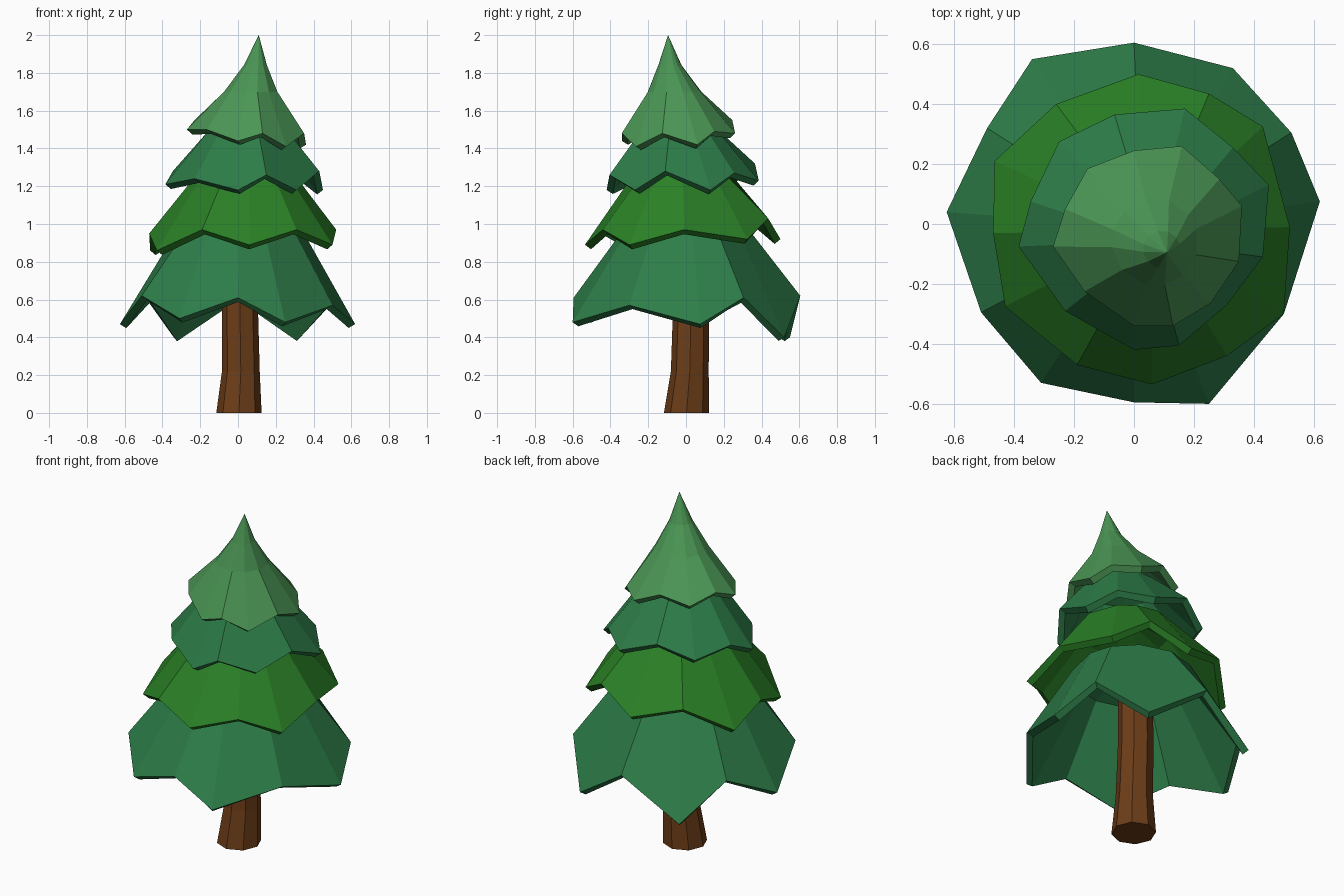
import bpy, bmesh
from math import sin, cos, atan2, tau


def material(name, rgb):
    m = bpy.data.materials.new(name)
    m.diffuse_color = (*rgb, 1)
    return m


PINE = material("pine green", (0.026, 0.205, 0.065))
LEAF = material("leaf green", (0.023, 0.216, 0.019))
LIGHT = material("light green", (0.07, 0.305, 0.09))
BARK = material("bark", (0.15, 0.047, 0.009))


def loft(name, rings, mat, apex=None, cap=False):
    """Join rings of points (counter-clockwise, bottom to top) with flat faces."""
    bm = bmesh.new()
    loops = [[bm.verts.new(p) for p in ring] for ring in rings]
    n = len(loops[0])
    for a, b in zip(loops, loops[1:]):
        for i in range(n):
            j = (i + 1) % n
            bm.faces.new((a[i], a[j], b[j], b[i]))
    if apex:
        tip = bm.verts.new(apex)
        for i in range(n):
            bm.faces.new((loops[-1][i], loops[-1][(i + 1) % n], tip))
    if cap:
        bm.faces.new(loops[0][::-1])
        bm.faces.new(loops[-1])
    me = bpy.data.meshes.new(name)
    bm.to_mesh(me)
    bm.free()
    me.materials.append(mat)
    ob = bpy.data.objects.new(name, me)
    bpy.context.collection.objects.link(ob)
    return ob


def tier(name, rim, uppers, apex, mat):
    """Zigzag-rimmed skirt; uppers are (centre x, centre y, z, radius) rings."""
    cx = sum(p[0] for p in rim) / len(rim)
    cy = sum(p[1] for p in rim) / len(rim)
    angles = [atan2(y - cy, x - cx) for x, y, z in rim]
    rings = [rim] + [[(ux + r * cos(a), uy + r * sin(a), uz) for a in angles]
                     for ux, uy, uz, r in uppers]
    ob = loft(name, rings, mat, apex)
    mod = ob.modifiers.new("thickness", "SOLIDIFY")
    mod.thickness = 0.04
    mod.offset = -1


# Rims alternate between a drooping point and a raised notch
rim_1 = [(0.62, 0.075, 0.47), (0.525, 0.305, 0.61), (0.33, 0.52, 0.40), (0, 0.605, 0.62),
         (-0.34, 0.55, 0.40), (-0.49, 0.32, 0.61), (-0.625, 0.04, 0.47), (-0.51, -0.295, 0.62),
         (-0.31, -0.53, 0.50), (0, -0.595, 0.61), (0.25, -0.60, 0.48), (0.50, -0.30, 0.57)]
rim_2 = [(0.52, -0.01, 0.97), (0.43, 0.325, 0.92), (0.25, 0.435, 1.03), (0.015, 0.50, 0.92),
         (-0.26, 0.40, 1.0), (-0.465, 0.21, 0.86), (-0.47, -0.03, 0.95), (-0.43, -0.275, 0.86),
         (-0.19, -0.47, 0.97), (0.06, -0.535, 0.89), (0.31, -0.44, 0.97), (0.50, -0.30, 0.89)]
rim_3 = [(0.45, 0.13, 1.18), (0.33, 0.255, 1.27), (0.17, 0.385, 1.23), (-0.065, 0.365, 1.32),
         (-0.25, 0.275, 1.24), (-0.345, 0.075, 1.28), (-0.385, -0.075, 1.21), (-0.23, -0.29, 1.24),
         (0, -0.42, 1.18), (0.15, -0.405, 1.26), (0.31, -0.27, 1.18), (0.43, -0.11, 1.28)]
rim_4 = [(0.36, 0.06, 1.42), (0.285, 0.15, 1.49), (0.16, 0.26, 1.48), (0, 0.245, 1.55),
         (-0.155, 0.185, 1.50), (-0.23, 0.05, 1.55), (-0.27, -0.075, 1.50), (-0.165, -0.225, 1.50),
         (0, -0.34, 1.44), (0.13, -0.34, 1.48), (0.255, -0.265, 1.41), (0.35, -0.125, 1.48)]

# Foliage
tier("bottom_branches", rim_1, [(0.01, 0.0, 0.98, 0.325)], (0.01, 0.0, 1.10), PINE)
tier("lower_middle_branches", rim_2, [(0.04, -0.02, 1.26, 0.26)], (0.04, -0.02, 1.36), LEAF)
tier("upper_middle_branches", rim_3, [(0.055, -0.035, 1.52, 0.19)], (0.055, -0.035, 1.60), PINE)
tier("top_branches", rim_4, [(0.07, -0.06, 1.70, 0.145), (0.093, -0.085, 1.84, 0.063)],
     (0.11, -0.095, 2.0), LIGHT)

# Trunk, octagonal with a slight bend
trunk = [(0.005, 0.003, 0, 0.12), (0.015, 0.02, 0.22, 0.10),
         (0.01, 0.027, 0.55, 0.096), (0.01, 0.02, 1.0, 0.09)]
loft("trunk", [[(x + r * cos(tau * i / 8), y + r * sin(tau * i / 8), z) for i in range(8)]
               for x, y, z, r in trunk], BARK, cap=True)
